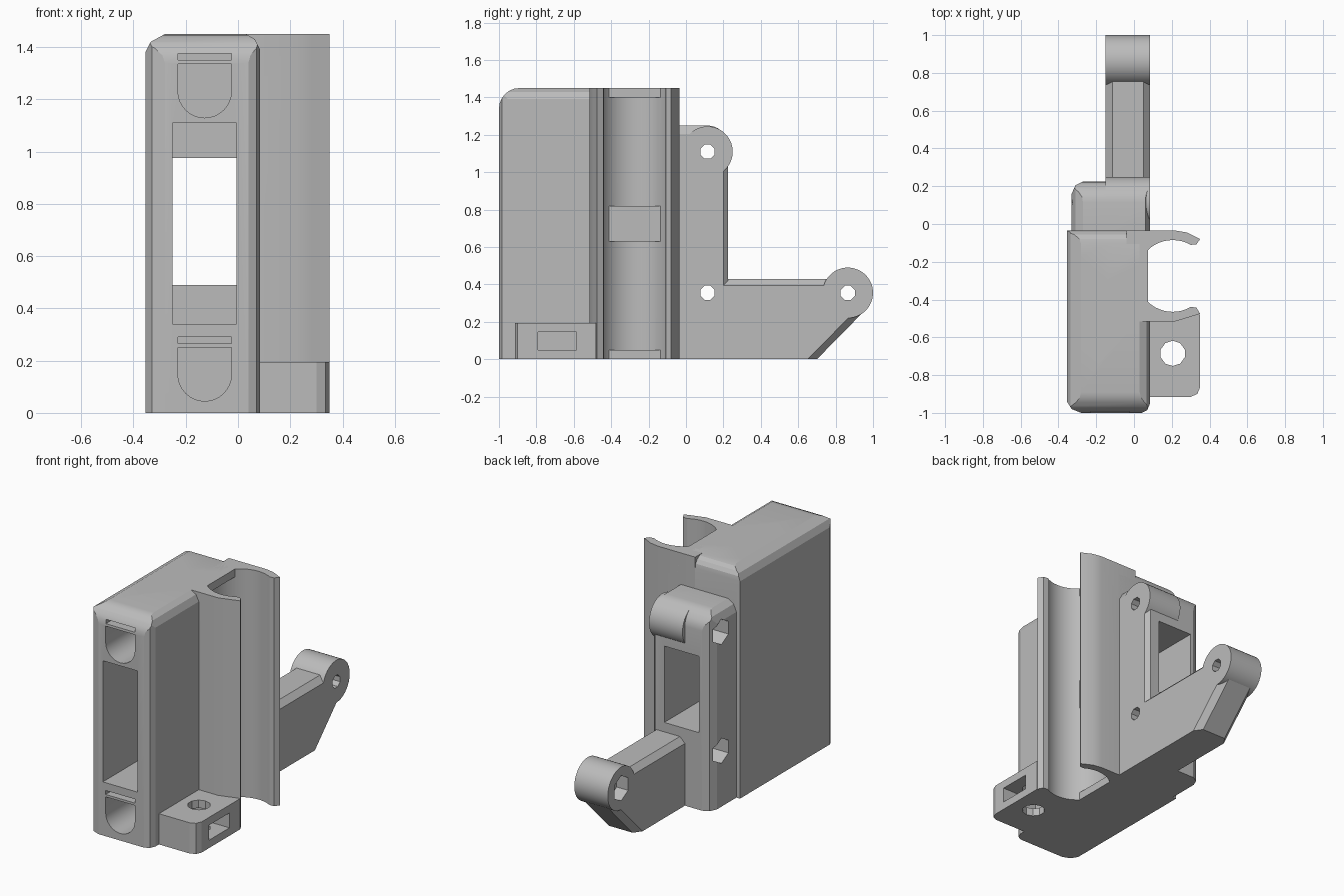
import bpy, bmesh
from math import sin, cos, radians

if "Cube" in bpy.data.objects:
    bpy.data.objects.remove(bpy.data.objects["Cube"], do_unlink=True)

grey = bpy.data.materials.new("plain grey")
grey.use_nodes = True
colour = (0.5, 0.5, 0.5, 1)
grey.diffuse_color = colour
grey.node_tree.nodes["Principled BSDF"].inputs["Base Color"].default_value = colour

parts = []


def prism(name, axis, outline, lo, hi, bevel_rule=None):
    """Extrude a 2D outline along one axis, optionally chamfering some edges."""
    place = {"x": lambda a, b, d: (d, a, b),
             "y": lambda a, b, d: (a, d, b),
             "z": lambda a, b, d: (a, b, d)}[axis]
    bm = bmesh.new()
    rings = [[bm.verts.new(place(a, b, d)) for a, b in outline] for d in (lo, hi)]
    n = len(outline)
    bm.faces.new(rings[0])
    bm.faces.new(rings[1])
    for i in range(n):
        j = (i + 1) % n
        bm.faces.new((rings[0][i], rings[0][j], rings[1][j], rings[1][i]))
    bmesh.ops.recalc_face_normals(bm, faces=bm.faces)
    if bevel_rule:
        edges = [e for e in bm.edges if bevel_rule(*(v.co for v in e.verts))]
        bmesh.ops.bevel(bm, geom=edges, offset=0.035, segments=1, affect="EDGES")
    mesh = bpy.data.meshes.new(name)
    bm.to_mesh(mesh)
    bm.free()
    mesh.materials.append(grey)
    obj = bpy.data.objects.new(name, mesh)
    bpy.context.collection.objects.link(obj)
    return obj


def part(*args, **kw):
    obj = prism(*args, **kw)
    parts.append(obj)
    return obj


def arc(cx, cy, r, start, end, steps):
    angles = [radians(start + (end - start) * i / steps) for i in range(steps + 1)]
    return [(cx + r * cos(t), cy + r * sin(t)) for t in angles]


def ring(cx, cy, r, sides):
    return arc(cx, cy, r, 180 / sides, 180 / sides + 360, sides)[:-1]


def rect(a0, b0, a1, b1):
    return [(a0, b0), (a1, b0), (a1, b1), (a0, b1)]


def combine(target, operation, cutters):
    """Apply boolean cutters to a part and discard them."""
    bpy.context.view_layer.objects.active = target
    for c in cutters:
        mod = target.modifiers.new("cut", "BOOLEAN")
        mod.operation, mod.object, mod.solver = operation, c, "EXACT"
        bpy.ops.object.modifier_apply(modifier=mod.name)
        bpy.data.objects.remove(c, do_unlink=True)


def window():
    """Stepped opening that runs front to back."""
    return [prism("pocket_cutter", "y", rect(-0.25, 0.34, -0.005, 1.11), -1.2, -0.12),
            prism("window_cutter", "y", rect(-0.25, 0.49, -0.005, 0.975), -0.3, 0.5)]


LEFT, RIGHT, TOP, BACK = -0.355, 0.085, 1.45, -0.035
BORE = (0.205, -0.275, 0.19)
FAR = 3

# Main body: plan outline trimmed by side and front silhouettes
body = part("main_body", "z",
            [(LEFT, BACK), (LEFT, -0.94), (-0.33, -0.98), (-0.28, -1), (0.04, -1),
             (0.07, -0.985), (RIGHT, -0.95), (RIGHT, BACK)], 0, TOP)
side = prism("side_trim", "x",
             [(-1, -1), (-1, 1.34)] + arc(-0.89, 1.34, 0.11, 165, 90, 5)
             + arc(-0.105, 1.38, 0.07, 90, 0, 4) + [(BACK, -1)], -FAR, FAR)
front = prism("front_trim", "y",
              [(LEFT, -1), (LEFT, 1.38), (-0.335, 1.42), (-0.28, TOP), (0.03, TOP),
               (0.065, 1.43), (RIGHT, 1.39), (RIGHT, -1)], -FAR, FAR)
combine(body, "INTERSECT", [side, front])
combine(body, "DIFFERENCE", window() + [prism("bore_cutter", "z", ring(*BORE, 48), -1, FAR)])

# U-shaped pockets with a thin slot above each
for z in (0.1475, 1.232):
    u = [(-0.23, z + 0.103)] + arc(-0.1275, z, 0.1025, 180, 360, 16) + [(-0.025, z + 0.103)]
    combine(body, "DIFFERENCE",
            [prism("u_cutter", "y", u, -1.2, -0.7),
             prism("slot_cutter", "y", rect(-0.23, z + 0.118, -0.025, z + 0.143), -1.2, -0.9)])

# Open tube clip on the left side
clip = part("tube_clip", "z",
            [(-0.04, BACK), (0.22, BACK), (0.28, -0.045), (0.35, -0.08), (0.33, -0.108)]
            + arc(*BORE, 60, 300, 32)
            + [(0.33, -0.442), (0.35, -0.475), (0.28, -0.497), (0.22, -0.515), (-0.04, -0.515)],
            0, TOP)
combine(clip, "DIFFERENCE", window())

# Flat pads inside the clip
for z0, z1 in ((0, 0.05), (0.63, 0.82), (1.4, TOP)):
    part("clip_pad", "z", rect(0, -0.413, 0.075, -0.137), z0, z1)

# Mounting tab with a screw hole and nut slot
tab = part("mounting_tab", "z",
           [(RIGHT, -0.915), (0.3, -0.915), (0.335, -0.9), (0.35, -0.865),
            (0.35, -0.48), (RIGHT, -0.48)], 0, 0.195)
combine(tab, "DIFFERENCE",
        [prism("screw_cutter", "z", ring(0.205, -0.685, 0.067, 10), -1, 1),
         prism("nut_cutter", "x", rect(-0.79, 0.05, -0.585, 0.145), 0.1, 1)])

# Rear block
block = part("rear_block", "z",
             [(-0.33, BACK), (RIGHT, BACK), (RIGHT, 0.2), (0.06, 0.225), (-0.27, 0.225),
              (-0.31, 0.205), (-0.33, 0.16)], 0, 1.25)
side = prism("side_trim", "x",
             [(-0.1, -1), (0.225, -1)] + arc(0.115, 1.14, 0.11, 0, 90, 6) + [(-0.1, 1.25)],
             -FAR, FAR)
front = prism("front_trim", "y",
              [(-0.33, -1), (-0.33, 1.18), (-0.31, 1.225), (-0.27, 1.25), (0.06, 1.25),
               (RIGHT, 1.205), (RIGHT, -1)], -FAR, FAR)
combine(block, "INTERSECT", [side, front])
combine(block, "DIFFERENCE", window())

# Lower arm, chamfered along its top and its slanted end
arm = part("hinge_arm", "x",
           [(0.2, 0), (0.7, 0), (0.98, 0.285), (0.9, 0.43), (0.2, 0.43)], -0.15, RIGHT,
           bevel_rule=lambda a, b: a.x == b.x and (min(a.z, b.z) > 0.4
                                                   or (min(a.y, b.y) > 0.6 and min(a.z, b.z) < 0.1)))

# Round hinge knuckles
upper = part("upper_knuckle", "x", ring(0.115, 1.11, 0.135, 40), -0.15, RIGHT)
lower = part("lower_knuckle", "x", ring(0.865, 0.355, 0.135, 40), -0.15, RIGHT)

# Bolt holes with hexagonal nut recesses on the right side
for obj, y, z, depth in ((block, 0.115, 1.11, -0.22), (block, 0.115, 0.355, -0.22),
                         (upper, 0.115, 1.11, -0.22), (arm, 0.865, 0.355, -0.07),
                         (lower, 0.865, 0.355, -0.07)):
    combine(obj, "DIFFERENCE",
            [prism("bolt_cutter", "x", ring(y, z, 0.041, 8), -1, 1),
             prism("nut_cutter", "x", ring(y, z, 0.08, 6), -1, depth)])

# Smooth the curved faces, keep hard edges
for obj in parts:
    bpy.ops.object.select_all(action="DESELECT")
    obj.select_set(True)
    bpy.context.view_layer.objects.active = obj
    bpy.ops.object.shade_smooth_by_angle(angle=radians(20))
